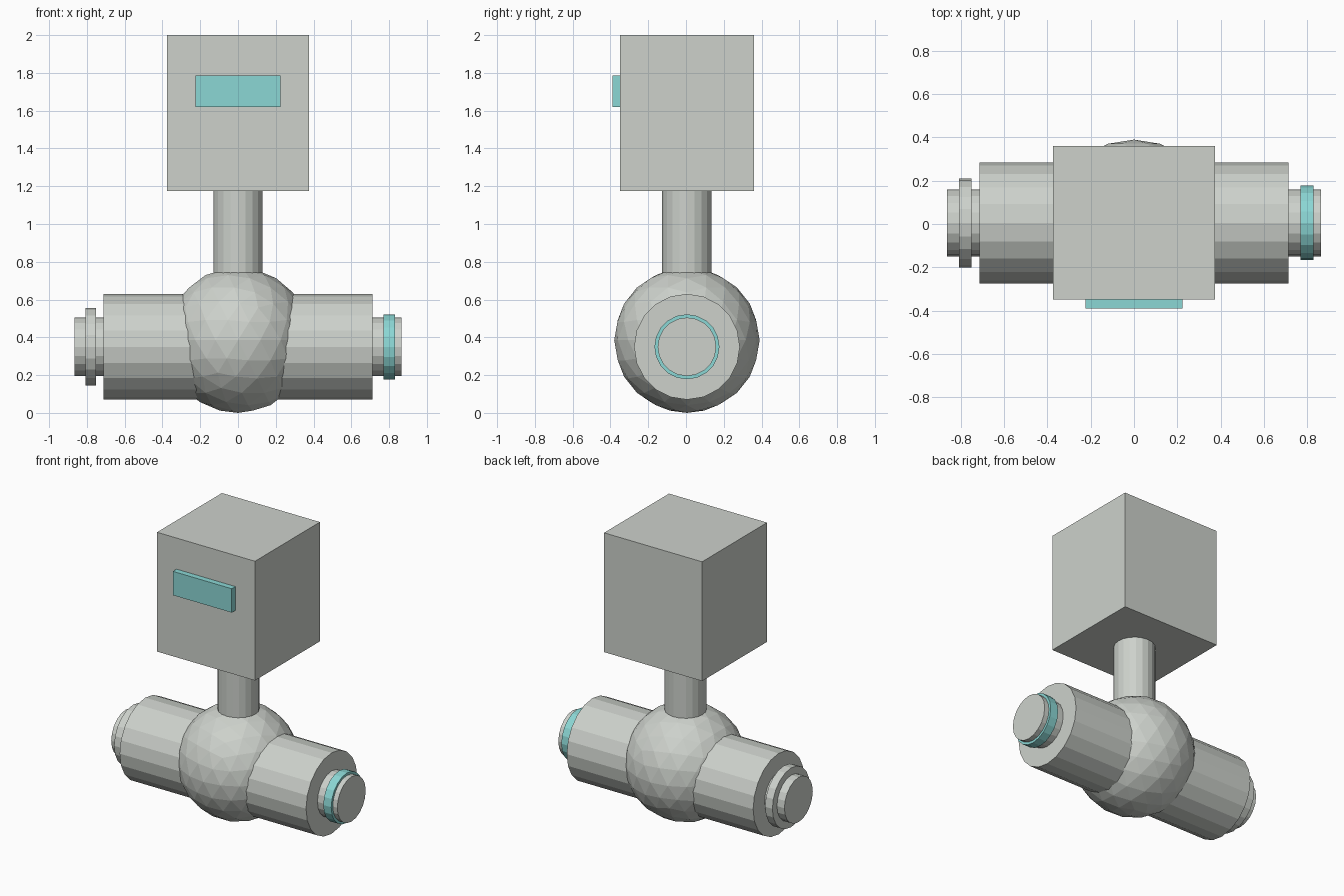
import bpy
from math import pi

default = bpy.data.objects.get("Cube")
if default:
    bpy.data.objects.remove(default, do_unlink=True)


def make_material(name, color):
    mat = bpy.data.materials.new(name)
    mat.use_nodes = True
    mat.diffuse_color = color
    mat.node_tree.nodes["Principled BSDF"].inputs["Base Color"].default_value = color
    return mat


grey = make_material("pale grey", (0.61, 0.64, 0.60, 1))
teal = make_material("teal", (0.26, 0.68, 0.66, 1))
MID_Y = 0.005
PIPE_Z = 0.35


def finish(name, mat):
    obj = bpy.context.object
    obj.name = name
    obj.data.materials.append(mat)
    return obj


def box(name, mat, x, y, z):
    """Box from (low, high) pairs on each axis."""
    spans = (x, y, z)
    bpy.ops.mesh.primitive_cube_add(size=1, location=[(a + b) / 2 for a, b in spans])
    obj = finish(name, mat)
    for v in obj.data.vertices:
        v.co = [c * (b - a) for c, (a, b) in zip(v.co, spans)]


def pipe(name, mat, radius, x0, x1):
    """Faceted cylinder lying along x."""
    bpy.ops.mesh.primitive_cylinder_add(
        vertices=20, radius=radius, depth=x1 - x0,
        location=((x0 + x1) / 2, MID_Y, PIPE_Z), rotation=(0, pi / 2, 0))
    finish(name, mat)


# Horizontal pipe with its end fittings
pipe("main_pipe", grey, 0.28, -0.713, 0.713)
pipe("inner_pipe", grey, 0.155, -0.865, 0.865)
pipe("right_flange", grey, 0.205, -0.808, -0.752)
pipe("left_ring", teal, 0.172, 0.77, 0.83)

# Round valve body
bpy.ops.mesh.primitive_ico_sphere_add(
    subdivisions=3, radius=0.385, location=(0, MID_Y, 0.385))
finish("valve_body", grey)

# Neck and control housing
bpy.ops.mesh.primitive_cylinder_add(
    vertices=20, radius=0.131, depth=0.6, location=(0, MID_Y, 0.9))
finish("neck", grey)
box("control_housing", grey, (-0.375, 0.375), (-0.35, 0.36), (1.175, 2.0))
box("display_panel", teal, (-0.225, 0.225), (-0.39, -0.34), (1.62, 1.785))
